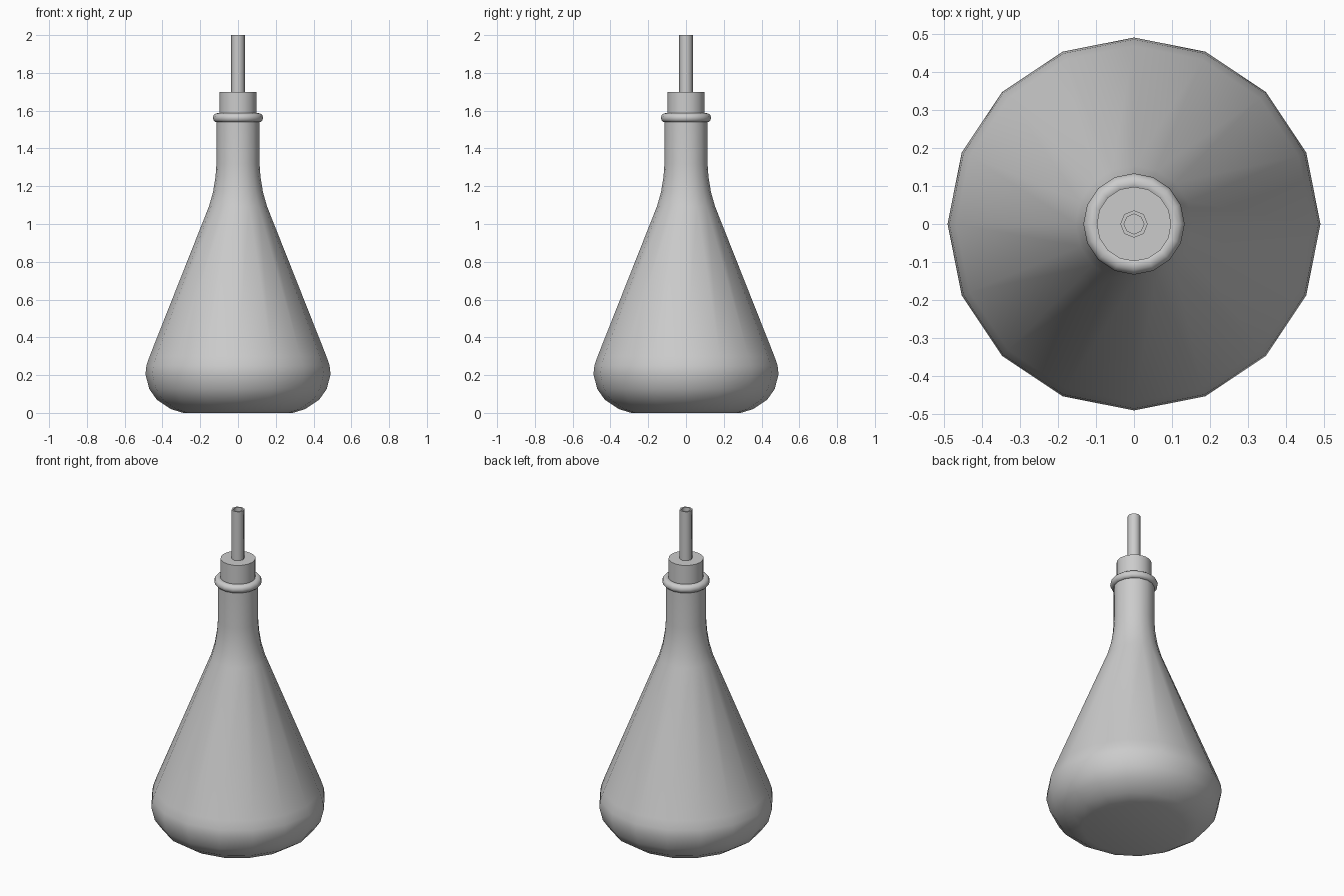
import bpy, bmesh, math

if "Cube" in bpy.data.objects:
    bpy.data.objects.remove(bpy.data.objects["Cube"])


def lathe(name, profile, sides, angle=40):
    """Revolve (radius, height) points around z; radius 0 closes to a pole."""
    bm = bmesh.new()
    rings = []
    for r, z in profile:
        if r == 0:
            rings.append([bm.verts.new((0, 0, z))] * sides)
        else:
            rings.append([bm.verts.new((r * math.cos(2 * math.pi * i / sides),
                                        r * math.sin(2 * math.pi * i / sides), z))
                          for i in range(sides)])
    for lo, hi in zip(rings, rings[1:]):
        for i in range(sides):
            j = (i + 1) % sides
            bm.faces.new(dict.fromkeys((lo[i], lo[j], hi[j], hi[i])))
    bmesh.ops.recalc_face_normals(bm, faces=bm.faces)
    mesh = bpy.data.meshes.new(name)
    bm.to_mesh(mesh)
    bm.free()
    ob = bpy.data.objects.new(name, mesh)
    bpy.context.collection.objects.link(ob)
    bpy.ops.object.select_all(action='DESELECT')
    ob.select_set(True)
    bpy.context.view_layer.objects.active = ob
    bpy.ops.object.shade_smooth_by_angle(angle=math.radians(angle))
    return ob


# Flask: rounded base, cone and neck, finished by a rolled lip
body = [(0, 0), (0.29, 0), (0.355, 0.02), (0.43, 0.07), (0.47, 0.127),
        (0.49, 0.205), (0.485, 0.25), (0.468, 0.30),
        (0.153, 1.095), (0.132, 1.17), (0.119, 1.25), (0.114, 1.32), (0.114, 1.54)]
lip = [(0.108 + 0.025 * math.cos(math.radians(a)), 1.562 + 0.025 * math.sin(math.radians(a)))
       for a in range(-60, 211, 30)]
lathe("flask", body + lip, 16, 50)

# Stopper plugged into the neck
lathe("stopper", [(0, 1.48), (0.098, 1.48), (0.098, 1.70), (0, 1.70)], 16)

# Hollow outlet tube
lathe("outlet_tube", [(0.036, 1.69), (0.036, 2.0), (0.026, 2.0), (0.026, 1.69)], 8, 50)
